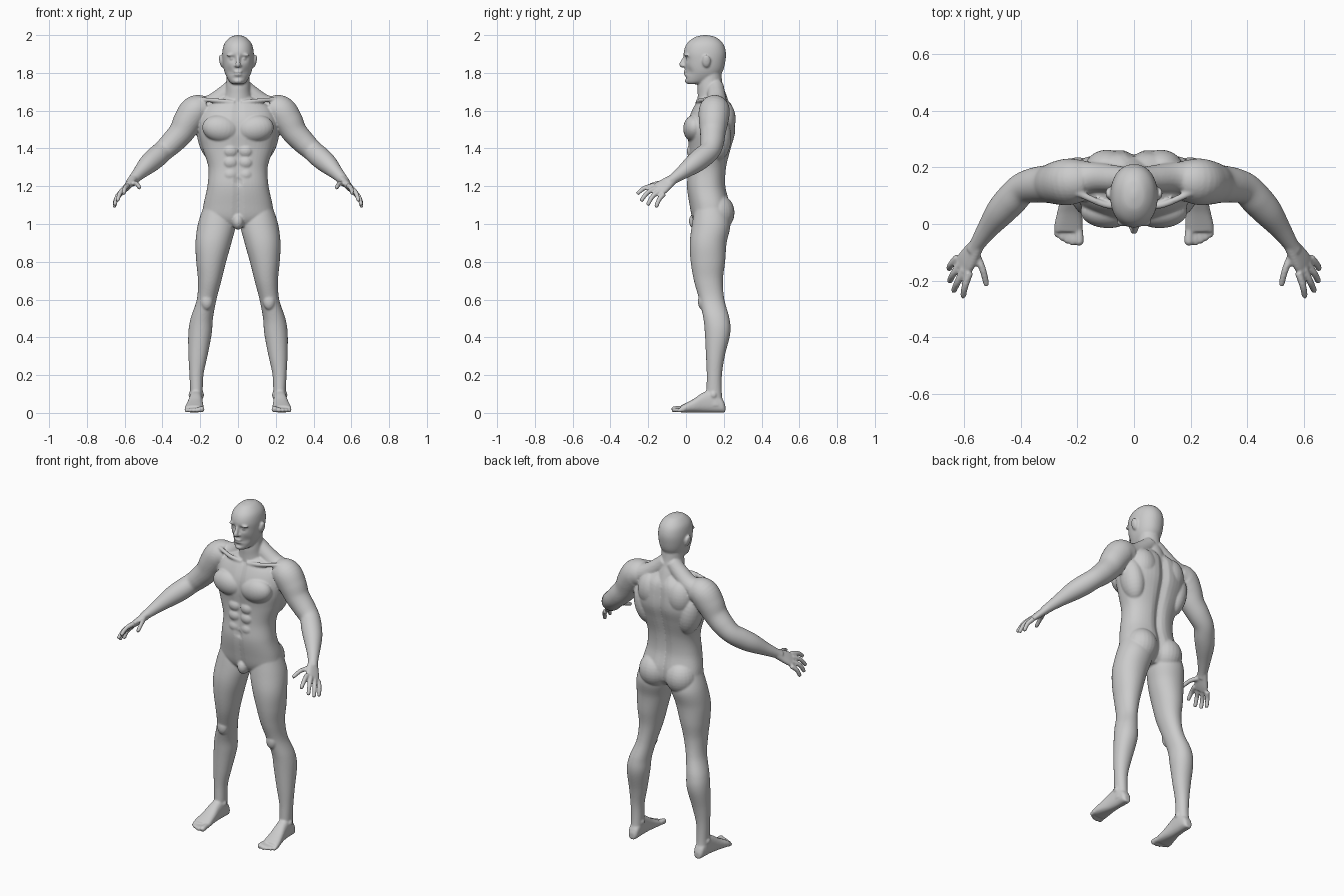
import bpy, bmesh, math
from mathutils import Vector, Matrix

bm = bmesh.new()
SIDES = 48


def spline(keys, steps):
    """Smooth interpolation through tuples of any length."""
    k = [Vector(p) for p in keys]
    k = [k[0] * 2 - k[1]] + k + [k[-1] * 2 - k[-2]]
    out = []
    for i in range(1, len(k) - 2):
        a, b, c, d = k[i - 1:i + 3]
        for j in range(steps):
            t = j / steps
            out.append((b * 2 + (c - a) * t + (a * 2 - b * 5 + c * 4 - d) * t * t
                        + (b * 3 - a - c * 3 + d) * t ** 3) * 0.5)
    return out + [k[-2]]


def loft(keys, hint=(1, 0, 0), normal=None, power=2.0, steps=6, sides=SIDES, shape=None):
    """Closed skin through rings (x, y, z, radius_u, radius_v)."""
    rings = spline(keys, steps)
    mid = [Vector(r[:3]) for r in rings]
    rows = []
    for i, r in enumerate(rings):
        t = Vector(normal) if normal else mid[min(i + 1, len(mid) - 1)] - mid[max(i - 1, 0)]
        t.normalize()
        u = Vector(hint)
        u = (u - t * u.dot(t)).normalized()
        v = t.cross(u)
        row = []
        for j in range(sides):
            a = 2 * math.pi * j / sides
            c, s = math.cos(a), math.sin(a)
            p = mid[i] + u * (math.copysign(abs(c) ** (2 / power), c) * max(r[3], .002)) \
                + v * (math.copysign(abs(s) ** (2 / power), s) * max(r[4], .002))
            row.append(bm.verts.new(shape(p) if shape else p))
        rows.append(row)
    for a, b in zip(rows, rows[1:]):
        for j in range(sides):
            n = (j + 1) % sides
            bm.faces.new((a[j], a[n], b[n], b[j]))
    bm.faces.new(rows[0][::-1])
    bm.faces.new(rows[-1])


def upright(keys, **kw):
    """Horizontal rings given as (z, x_centre, half_width, y_front, y_back)."""
    loft([(x, (f + b) / 2, z, w, (b - f) / 2) for z, x, w, f, b in keys],
         normal=(0, 0, 1), **kw)


def tube(pts, sides=20, **kw):
    loft([(*p, p[3]) for p in pts], sides=sides, hint=(.3, .2, 1), **kw)


def blob(c, r, tilt=0):
    m = Matrix.Translation(c) @ Matrix.Rotation(tilt, 4, 'Y') @ Matrix.Diagonal((*r, 1))
    bmesh.ops.create_uvsphere(bm, u_segments=24, v_segments=16, radius=1, matrix=m)


def bump(d, w):
    return math.exp(-(d / w) ** 2)


# Torso, with spine furrow, sternum line and navel
def torso_shape(p):
    if p.y > .14:
        p.y -= .020 * bump(p.x, .025)
    else:
        p.y += .008 * bump(p.x, .014) + .012 * bump(p.x, .01) * bump(p.z - 1.225, .012)
    return p

upright([(1.67, 0, .085, .075, .215), (1.62, 0, .175, .04, .25), (1.55, 0, .205, .012, .262),
         (1.48, 0, .207, .006, .262), (1.40, 0, .188, .014, .24), (1.30, 0, .157, .012, .216),
         (1.20, 0, .162, .004, .212), (1.10, 0, .183, .018, .235), (1.03, 0, .185, .033, .23),
         (.985, 0, .12, .06, .19)], power=2.35, shape=torso_shape)

# Neck
upright([(1.82, 0, .06, .08, .185), (1.74, 0, .063, .062, .194), (1.68, 0, .072, .062, .215),
         (1.60, 0, .10, .06, .24)])


# Head, with eye sockets, cheeks and mouth line pressed in
def head_shape(p):
    if p.y < .07:
        ax = abs(p.x)
        p.y += .016 * bump(ax - .032, .017) * bump(p.z - 1.878, .014)
        p.y += .010 * bump(ax - .045, .02) * bump(p.z - 1.805, .025)
        p.y += .007 * bump(ax, .025) * bump(p.z - 1.798, .005)
        p.y += .007 * bump(ax, .03) * bump(p.z - 1.773, .008)
    return p

upright([(2.0, 0, .008, .09, .115), (1.988, 0, .042, .045, .16), (1.955, 0, .072, .005, .196),
         (1.91, 0, .083, -.012, .211), (1.86, 0, .082, -.008, .208), (1.81, 0, .073, -.006, .195),
         (1.77, 0, .056, -.004, .165), (1.745, 0, .036, .004, .10), (1.74, 0, .012, .02, .06)],
        power=2.15, shape=head_shape, sides=72, steps=8)
# Nose, lips and chin
tube([(0, -.004, 1.893, .008), (0, -.014, 1.866, .010), (0, -.022, 1.845, .014), (0, -.012, 1.832, .010)])
blob((0, -.004, 1.806), (.024, .009, .006))
blob((0, -.003, 1.791), (.021, .009, .006))
blob((0, .008, 1.757), (.022, .014, .014))
# Front bulge
blob((0, .055, 1.015), (.032, .04, .045))

for s in (1, -1):
    # Face sides: brow, eyeball, nostril, ear
    blob((s * .034, .004, 1.896), (.028, .014, .008), s * .12)
    blob((s * .032, .012, 1.876), (.013, .014, .010))
    blob((s * .011, -.010, 1.838), (.009, .010, .007))
    blob((s * .088, .108, 1.862), (.011, .022, .034), s * .2)

    # Trunk muscles: chest, shoulder blade, flank, buttock, collar bone, abdominals
    blob((s * .092, .045, 1.505), (.098, .06, .072), s * -.15)
    blob((s * .095, .195, 1.555), (.08, .068, .10))
    blob((s * .15, .165, 1.46), (.065, .075, .13), s * .2)
    blob((s * .088, .165, 1.06), (.092, .092, .10))
    tube([(s * .02, .062, 1.642, .012), (s * .10, .068, 1.652, .012), (s * .2, .11, 1.66, .012)])
    for z in (1.26, 1.325, 1.385):
        blob((s * .04, .03, z), (.038, .026, .034))
    # Slope from neck to shoulder
    tube([(s * .02, .155, 1.73, .045), (s * .07, .16, 1.685, .048), (s * .14, .165, 1.632, .054),
          (s * .22, .16, 1.605, .066)])

    # Arm
    tube([(s * .17, .155, 1.61, .07), (s * .225, .15, 1.598, .082), (s * .265, .146, 1.545, .078),
          (s * .30, .142, 1.485, .068), (s * .35, .138, 1.43, .062), (s * .395, .125, 1.388, .056),
          (s * .435, .085, 1.352, .057), (s * .475, .04, 1.317, .052), (s * .52, -.02, 1.272, .037),
          (s * .555, -.072, 1.235, .027), (s * .57, -.095, 1.218, .026)], sides=32)
    # Palm
    loft([(s * .55, -.065, 1.24, .026, .022), (s * .572, -.10, 1.215, .036, .020),
          (s * .592, -.130, 1.193, .043, .018), (s * .608, -.152, 1.176, .043, .014)],
         hint=(s * -.045, -.06, .05), sides=24, power=2.4)
    # Fingers and thumb: knuckle, middle, tip
    for k, m, t in [((.583, -.172, 1.203), (.598, -.220, 1.190), (.605, -.256, 1.162)),
                    ((.601, -.160, 1.190), (.624, -.205, 1.165), (.638, -.236, 1.125)),
                    ((.614, -.142, 1.172), (.640, -.178, 1.145), (.652, -.202, 1.103)),
                    ((.624, -.118, 1.158), (.646, -.142, 1.130), (.655, -.158, 1.092)),
                    ((.560, -.105, 1.215), (.536, -.160, 1.213), (.522, -.214, 1.192))]:
        k, m, t = (Vector((s * q[0], q[1], q[2])) for q in (k, m, t))
        e = t + (t - m).normalized() * .004
        tube([(*k, .0145), (*m, .0125), (*t, .0105), (*e, .005)], sides=12)

    # Leg
    upright([(1.10, s * .105, .075, .05, .21), (1.0, s * .112, .100, .032, .235),
             (.90, s * .130, .095, .020, .215), (.80, s * .142, .079, .025, .207),
             (.70, s * .150, .062, .042, .195), (.60, s * .166, .052, .070, .203),
             (.50, s * .192, .059, .092, .230), (.42, s * .201, .062, .100, .234),
             (.30, s * .212, .050, .106, .205), (.20, s * .220, .037, .110, .190),
             (.10, s * .220, .033, .108, .190), (.04, s * .222, .034, .11, .20)], power=2.1)
    # Kneecap and ankle bones
    blob((s * .165, .088, .59), (.032, .025, .045))
    for dx in (-.028, .03):
        blob((s * (.22 + dx), .145, .095), (.012, .018, .018))
    # Foot: (y, x, half-width, height)
    loft([(s * x, y, h / 2 + .002, w, h / 2) for y, x, w, h in
          [(.208, .220, .018, .04), (.19, .220, .030, .075), (.14, .221, .034, .12),
           (.09, .224, .037, .105), (.04, .228, .044, .072), (0, .231, .050, .05),
           (-.028, .232, .050, .036)]], normal=(0, 1, 0), power=2.5, sides=32)
    # Toes
    for x, y, r in [(.194, -.066, .016), (.217, -.066, .012), (.236, -.060, .011),
                    (.254, -.050, .011), (.271, -.038, .011)]:
        tube([(s * (x + .004), -.01, r + .006, r), (s * x, y + .018, r + .005, r),
              (s * x, y, r + .002, r), (s * x, y - .010, r, r * .5)], sides=12)

bmesh.ops.recalc_face_normals(bm, faces=bm.faces)
mesh = bpy.data.meshes.new("body")
bm.to_mesh(mesh)
bm.free()
body = bpy.data.objects.new("body", mesh)
bpy.context.collection.objects.link(body)

# Fuse every part into one skin and soften the joins
fuse = body.modifiers.new("fuse", 'REMESH')
fuse.mode = 'VOXEL'
fuse.voxel_size = .0055
fuse.use_smooth_shade = True
soft = body.modifiers.new("soften", 'SMOOTH')
soft.factor = .5
soft.iterations = 4
